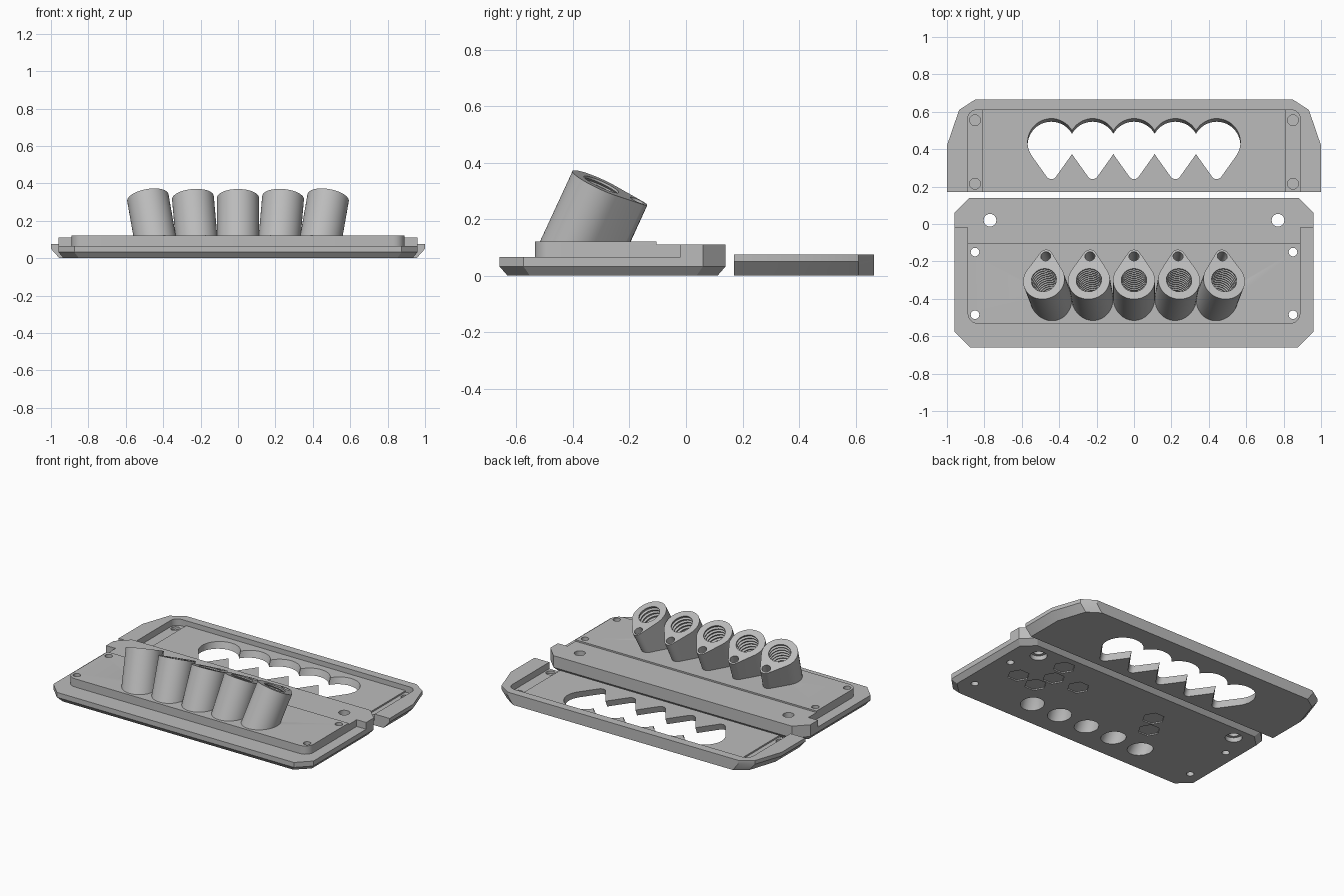
import bpy, bmesh, math
from math import radians, cos, sin, pi
from mathutils import Matrix, Vector

cube = bpy.data.objects.get("Cube")
if cube:
    bpy.data.objects.remove(cube, do_unlink=True)

grey = bpy.data.materials.new("plain_grey")
grey.use_nodes = True
grey.diffuse_color = (0.5, 0.5, 0.5, 1)
grey.node_tree.nodes["Principled BSDF"].inputs["Base Color"].default_value = (0.5, 0.5, 0.5, 1)


def loft(name, loops):
    """Closed solid through a stack of matching 3D loops."""
    bm = bmesh.new()
    rings = [[bm.verts.new(p) for p in loop] for loop in loops]
    n = len(rings[0])
    for a, b in zip(rings, rings[1:]):
        for i in range(n):
            j = (i + 1) % n
            bm.faces.new((a[i], a[j], b[j], b[i]))
    bm.faces.new(rings[0][::-1])
    bm.faces.new(rings[-1])
    bmesh.ops.recalc_face_normals(bm, faces=bm.faces)
    mesh = bpy.data.meshes.new(name)
    bm.to_mesh(mesh)
    bm.free()
    mesh.materials.append(grey)
    obj = bpy.data.objects.new(name, mesh)
    bpy.context.collection.objects.link(obj)
    return obj


def at(outline, z):
    return [(x, y, z) for x, y in outline]


def prism(name, outline, z0, z1):
    return loft(name, [at(outline, z0), at(outline, z1)])


def arc(cx, cy, r, a0, a1, n):
    return [(cx + r * cos(a0 + (a1 - a0) * i / n), cy + r * sin(a0 + (a1 - a0) * i / n))
            for i in range(n + 1)]


def disc(cx, cy, r, n=24):
    return arc(cx, cy, r, 0, 2 * pi * (n - 1) / n, n - 1)


def mirrored(half):
    """Outline from its right half, listed from bottom to top."""
    return half + [(-x, y) for x, y in reversed(half)]


def rectangle(x, y0, y1):
    return mirrored([(x, y0), (x, y1)])


def teardrop(big, small, d):
    t = math.acos((big - small) / d)
    return (arc(0, 0, big, pi / 2 + t, 2.5 * pi - t, 32)
            + arc(0, d, small, pi / 2 - t, pi / 2 + t, 10))


def combine(obj, tools, op="DIFFERENCE", keep=False):
    bpy.context.view_layer.objects.active = obj
    for tool in tools:
        mod = obj.modifiers.new("cut", "BOOLEAN")
        mod.operation, mod.solver, mod.object = op, "EXACT", tool
        bpy.ops.object.modifier_apply(modifier=mod.name)
        if not keep:
            bpy.data.objects.remove(tool, do_unlink=True)


def finish(obj):
    bpy.ops.object.select_all(action="DESELECT")
    obj.select_set(True)
    bpy.context.view_layer.objects.active = obj
    bpy.ops.object.shade_smooth_by_angle(angle=radians(30))


# Base plate: chamfered rim, raised deck and full-width rear block
rim = mirrored([(0.875, -0.66), (0.96, -0.575), (0.96, 0.06), (0.88, 0.14)])
under = [(x * 0.972, (y + 0.26) * 0.93 - 0.26) for x, y in rim]
base = loft("base_plate", [at(under, 0), at(rim, 0.032), at(rim, 0.065)])
front = arc(0.83, -0.475, 0.06, -pi / 2, 0, 6)
deck = prism("deck", mirrored(front + [(0.89, -0.105)]), 0.05, 0.12)
step = prism("step", rectangle(0.89, -0.2, 0.05), 0.05, 0.11)
rear = prism("rear", mirrored([(0.96, -0.02), (0.96, 0.06), (0.88, 0.14)]), 0.04, 0.11)
combine(base, [rear, step, deck], "UNION")

# Screw holes, countersunk rear holes and shallow hexagonal pockets underneath
cuts = []
for s in (-1, 1):
    for y in (-0.485, -0.15):
        cuts.append(prism("screw_cut", disc(s * 0.85, y, 0.023), -0.1, 0.3))
    cuts.append(prism("rear_cut", disc(s * 0.77, 0.02, 0.034), -0.1, 0.3))
    cuts.append(prism("sink_cut", disc(s * 0.77, 0.02, 0.052), -0.1, 0.03))
for x, y in [(0.56, 0.01), (0.525, -0.13), (0.34, -0.12), (0.71, -0.24), (0.56, -0.26),
             (-0.25, -0.115), (-0.32, -0.24)]:
    cuts.append(prism("hex_cut", disc(x, y, 0.068, 6), -0.1, 0.008))
combine(base, cuts)

# Five leaning threaded sockets fanned outwards
sockets = []
for i in range(-2, 3):
    lean = Matrix.Rotation(radians(5 * i), 4, "Y") @ Matrix.Rotation(radians(-24.5), 4, "X")
    m = Matrix.Translation((0.241 * i, -0.3, 0.323)) @ lean
    axis = lean @ Vector((0, 0, 1))
    top = [m @ Vector((x, y, 0)) for x, y in teardrop(0.112, 0.036, 0.143)]
    foot = [p - axis * ((p.z - 0.1) / axis.z) for p in top]
    socket = loft("socket_%d" % (i + 3), [foot, top])
    # Bore with thread ridges, running out through the base
    steps = [(0.02, 0.068)]
    for k in range(11):
        z = -0.008 - 0.025 * k
        steps += [(z, 0.068), (z - 0.008, 0.079), (z - 0.014, 0.079), (z - 0.02, 0.068)]
    steps += [(-0.29, 0.072), (-0.46, 0.072)]
    bore = loft("bore_cut", [[m @ Vector((x, y, z)) for x, y in disc(0, 0, r)]
                             for z, r in steps])
    pin = loft("pin_cut", [[m @ Vector((x, y, z)) for x, y in disc(0, 0.14, 0.027, 20)]
                           for z in (-0.12, 0.02)])
    combine(socket, [pin])
    combine(socket, [bore], keep=True)
    combine(base, [bore])
    sockets.append(socket)

# Cover plate with sides that taper towards the bottom
edge = mirrored([(1.0, 0.17), (1.0, 0.42), (0.935, 0.61), (0.85, 0.665)])
low = [(x * 0.955, y) for x, y in edge]
cover = loft("cover_plate", [at(low, 0), at(edge, 0.05), at(edge, 0.075)])
corner = arc(0.84, 0.56, 0.05, 0, pi / 2, 6)
cuts = [prism("recess_cut", mirrored([(0.89, 0.1)] + corner), 0.042, 0.2)]
for s in (-1, 1):
    strip = [(s * x, y) for x, y in [(0.81, 0.1), (0.89, 0.1)] + corner + [(0.81, 0.61)]]
    cuts.append(prism("strip_cut", strip, 0.032, 0.2))
    for y in (0.215, 0.555):
        cuts.append(prism("blind_cut", disc(s * 0.85, y, 0.029), 0.015, 0.2))

# Five overlapping teardrop openings, slanted through the cover
for i in range(-2, 3):
    drop = [(0.221 * i - x, 0.432 - y) for x, y in teardrop(0.127, 0.03, 0.167)]
    cuts.append(loft("opening_cut", [[(x, y + 0.4 * (z - 0.03), z) for x, y in drop]
                                     for z in (-0.05, 0.15)]))
combine(cover, cuts)

for obj in [base, cover] + sockets:
    finish(obj)
